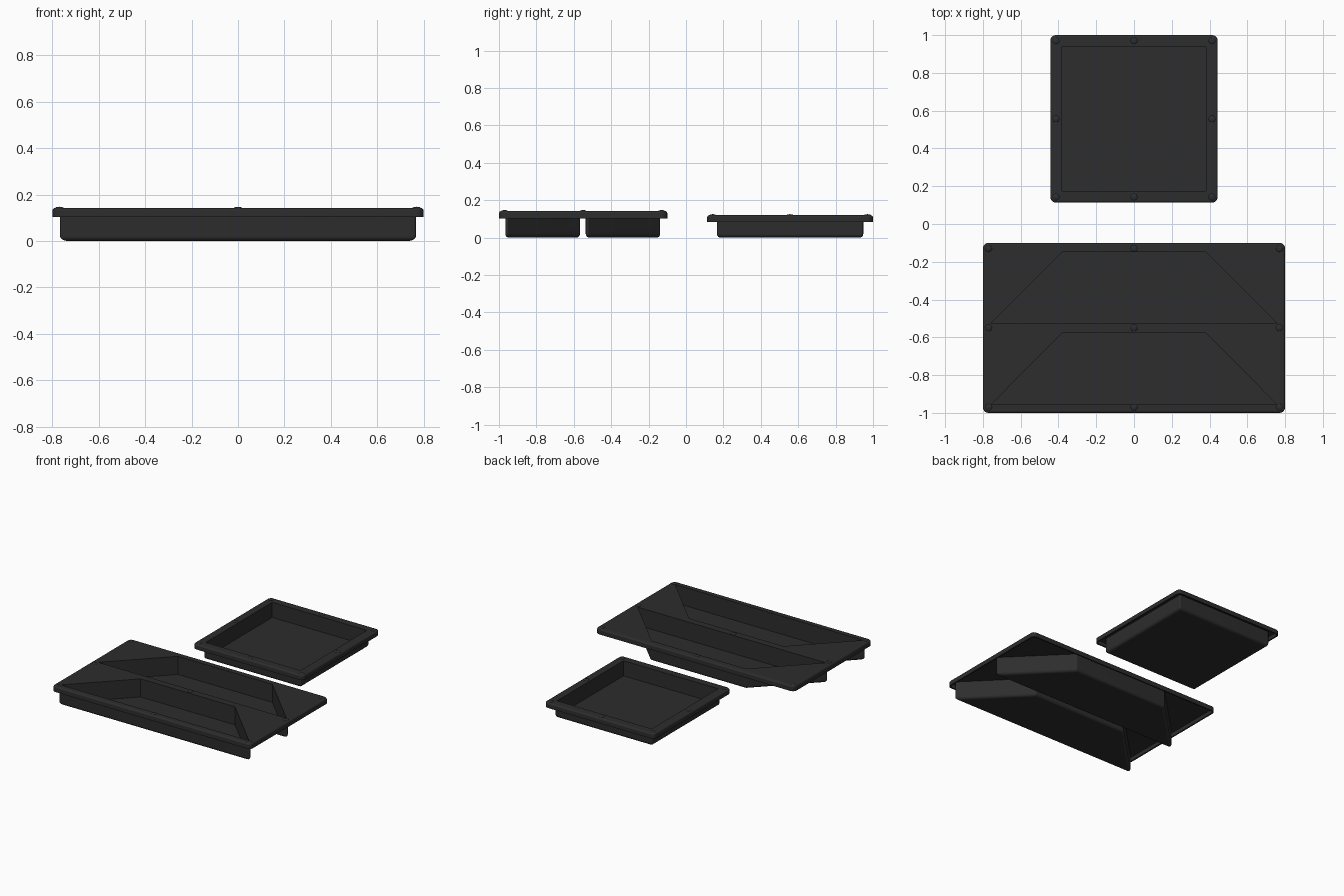
import bpy, bmesh, math
from mathutils import Vector, Matrix

if "Cube" in bpy.data.objects:
    bpy.data.objects.remove(bpy.data.objects["Cube"])

black = bpy.data.materials.new("black_plastic")
black.diffuse_color = (0.026, 0.026, 0.026, 1)
black.use_nodes = True
black.node_tree.nodes["Principled BSDF"].inputs["Base Color"].default_value = black.diffuse_color


def ring(bm, poly, d, r, z, n=4):
    """Loop of vertices: counter-clockwise polygon offset by d, then rounded by r."""
    out = []
    pts = [Vector(p) for p in poly]
    for i, p in enumerate(pts):
        e1 = (p - pts[i - 1]).normalized()
        e2 = (pts[(i + 1) % len(pts)] - p).normalized()
        n1, n2 = Vector((e1.y, -e1.x)), Vector((e2.y, -e2.x))
        c = p + (n1 + n2) * (d / (1 + n1.dot(n2)))
        if r == 0:
            out.append(bm.verts.new((c.x, c.y, z)))
            continue
        a1 = math.atan2(n1.y, n1.x)
        turn = (math.atan2(n2.y, n2.x) - a1) % (2 * math.pi)
        for k in range(n + 1):
            a = a1 + turn * k / n
            out.append(bm.verts.new((c.x + r * math.cos(a), c.y + r * math.sin(a), z)))
    return out


def bridge(bm, rings):
    for a, b in zip(rings, rings[1:]):
        for i in range(len(a)):
            j = (i + 1) % len(a)
            bm.faces.new((a[i], a[j], b[j], b[i]))


def fill(bm, loops):
    """Flat face filling the first loop, leaving the others as holes."""
    edges = []
    for lp in loops:
        for i in range(len(lp)):
            e = bm.edges.get((lp[i - 1], lp[i]))
            edges.append(e or bm.edges.new((lp[i - 1], lp[i])))
    bmesh.ops.triangle_fill(bm, use_beauty=True, use_dissolve=False, edges=edges, normal=(0, 0, 1))


def finish(bm, name):
    bmesh.ops.recalc_face_normals(bm, faces=bm.faces[:])
    me = bpy.data.meshes.new(name)
    bm.to_mesh(me)
    bm.free()
    me.materials.append(black)
    ob = bpy.data.objects.new(name, me)
    bpy.context.collection.objects.link(ob)
    bpy.ops.object.select_all(action='DESELECT')
    ob.select_set(True)
    bpy.context.view_layer.objects.active = ob
    bpy.ops.object.shade_smooth_by_angle(angle=math.radians(35))
    w = ob.modifiers.new("flat_normals", 'WEIGHTED_NORMAL')
    w.keep_sharp = True
    return ob


def tray(name, x, y0, y1, low, top, basins):
    bm = bmesh.new()
    wall, rad = 0.01, 0.03
    core = [(-x + rad, y0 + rad), (x - rad, y0 + rad), (x - rad, y1 - rad), (-x + rad, y1 - rad)]

    # rim: rounded top edge, hanging skirt, hollow underside
    rim = []
    for k in range(5):
        a = math.pi / 2 * (1 - k / 4)
        rim.append(ring(bm, core, 0, rad - 0.012 * (1 - math.cos(a)), top - 0.012 * (1 - math.sin(a)), 6))
    rim.append(ring(bm, core, 0, rad, low, 6))
    rim.append(ring(bm, core, 0, rad - wall, low, 6))
    rim.append(ring(bm, core, 0, rad - wall, top - wall, 6))
    bridge(bm, rim)

    # basins: sharp inside, rounded outside
    holes_top, holes_under = [], []
    for poly in basins:
        inner = [ring(bm, poly, 0, 0, top), ring(bm, poly, 0, 0, wall)]
        bridge(bm, inner)
        fill(bm, [inner[1]])
        outer = [ring(bm, poly, 0, wall, top - wall)]
        for k in range(5):
            a = math.pi / 2 * k / 4
            c = math.cos(a)
            outer.append(ring(bm, poly, -0.01 * (1 - c), max(0.001, wall * c), 0.02 * (1 - math.sin(a))))
        bridge(bm, outer)
        fill(bm, [outer[-1]])
        holes_top.append(inner[0])
        holes_under.append(outer[0])
    fill(bm, [rim[0]] + holes_top)
    fill(bm, [rim[-1]] + holes_under)
    finish(bm, name)

    # small stacking bumps around the rim
    bm = bmesh.new()
    ym = (y0 + y1) / 2
    for bx in (-x + 0.03, 0, x - 0.03):
        for by in (y0 + 0.03, ym, y1 - 0.03):
            if bx == 0 and by == ym and len(basins) == 1:
                continue
            m = Matrix.Translation((bx, by, top)) @ Matrix.Diagonal((1, 1, 0.3, 1))
            bmesh.ops.create_uvsphere(bm, u_segments=12, v_segments=6, radius=0.018, matrix=m)
    finish(bm, name + "_bumps")


def trapezoid(y0, y1):
    return [(-0.757, y0), (0.757, y0), (0.38, y1), (-0.38, y1)]


tray("square_tray", 0.443, 0.113, 1.0, 0.083, 0.12,
     [[(-0.381, 0.175), (0.381, 0.175), (0.381, 0.938), (-0.381, 0.938)]])
tray("double_tray", 0.80, -1.0, -0.10, 0.103, 0.142,
     [trapezoid(-0.526, -0.148), trapezoid(-0.956, -0.577)])
